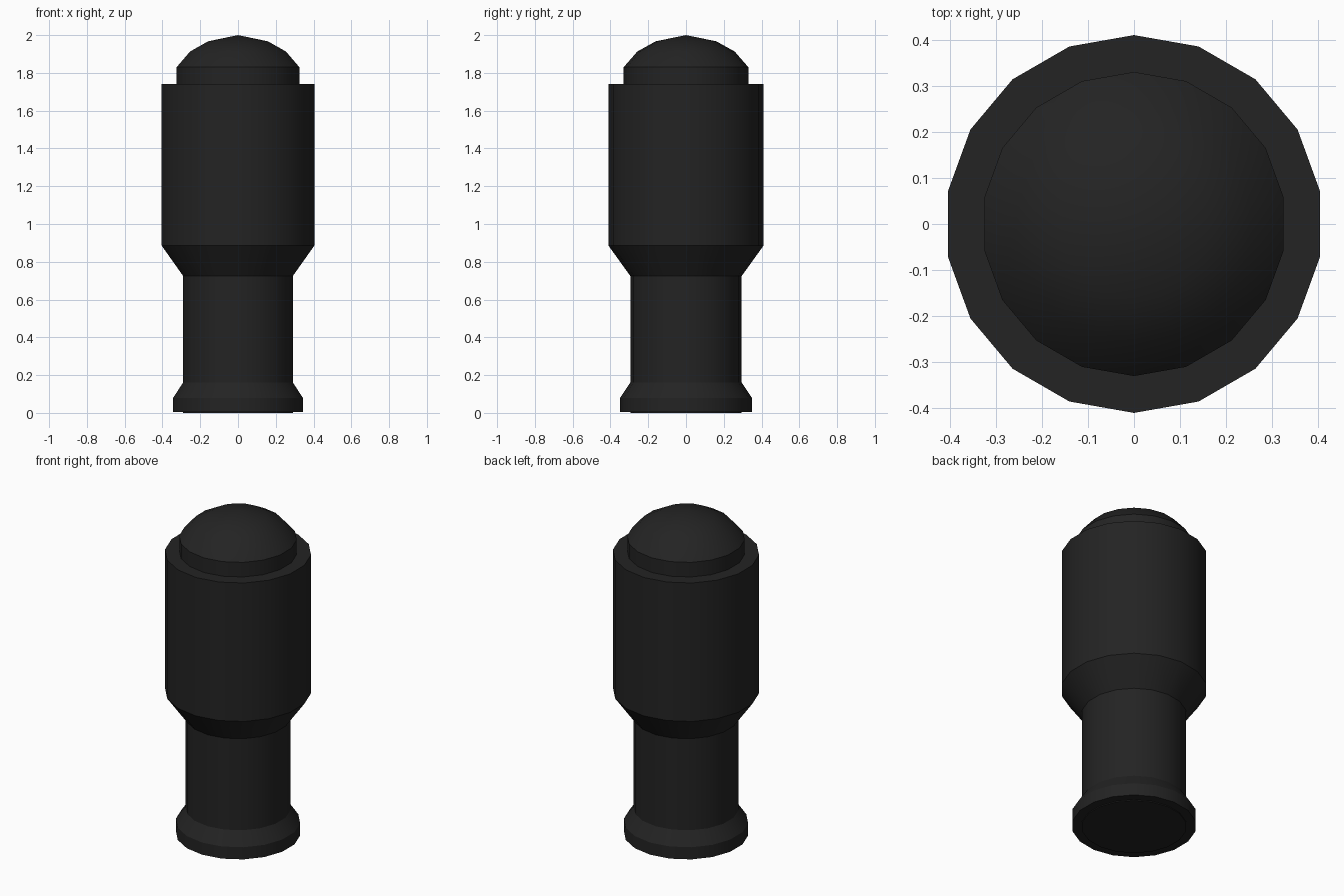
import bpy
import bmesh
from math import sin, cos, tau, radians

SIDES = 18

if "Cube" in bpy.data.objects:
    bpy.data.objects.remove(bpy.data.objects["Cube"], do_unlink=True)

# Single matte black colour
black = bpy.data.materials.new("matte_black")
black.use_nodes = True
colour = (0.017, 0.017, 0.017, 1)
black.diffuse_color = colour
black.node_tree.nodes["Principled BSDF"].inputs["Base Color"].default_value = colour


def turned(name, profile, tip=None):
    """Turn (radius, z) points, bottom to top, into a closed solid; tip makes it pointed."""
    bm = bmesh.new()
    rings = []
    for r, z in profile:
        angles = [tau * i / SIDES for i in range(SIDES)]
        rings.append([bm.verts.new((r * sin(a), r * cos(a), z)) for a in angles])
    for low, high in zip(rings, rings[1:]):
        for i in range(SIDES):
            j = (i + 1) % SIDES
            bm.faces.new((low[i], low[j], high[j], high[i]))
    bm.faces.new(rings[0])
    top = rings[-1]
    if tip is None:
        bm.faces.new(top)
    else:
        point = bm.verts.new((0, 0, tip))
        for i in range(SIDES):
            bm.faces.new((top[i], top[(i + 1) % SIDES], point))
    bmesh.ops.recalc_face_normals(bm, faces=bm.faces)
    mesh = bpy.data.meshes.new(name)
    bm.to_mesh(mesh)
    bm.free()
    mesh.materials.append(black)
    obj = bpy.data.objects.new(name, mesh)
    bpy.context.collection.objects.link(obj)
    bpy.ops.object.select_all(action="DESELECT")
    obj.select_set(True)
    bpy.context.view_layer.objects.active = obj
    bpy.ops.object.shade_smooth_by_angle(angle=radians(30))
    return obj


# Narrow lower shaft, reaching just below the foot
turned("shaft", [(0.295, 0), (0.295, 0.74)])

# Flared foot with a chamfered top
turned("foot_collar", [(0.349, 0.005), (0.349, 0.08), (0.295, 0.16)])

# Wide barrel tapering into the shaft
turned("barrel", [(0.295, 0.725), (0.41, 0.885), (0.41, 1.74)])

# Rounded cap seated in the barrel
turned("dome_cap", [(0.33, 1.72), (0.33, 1.83), (0.258, 1.913), (0.161, 1.967)], tip=2.0)
